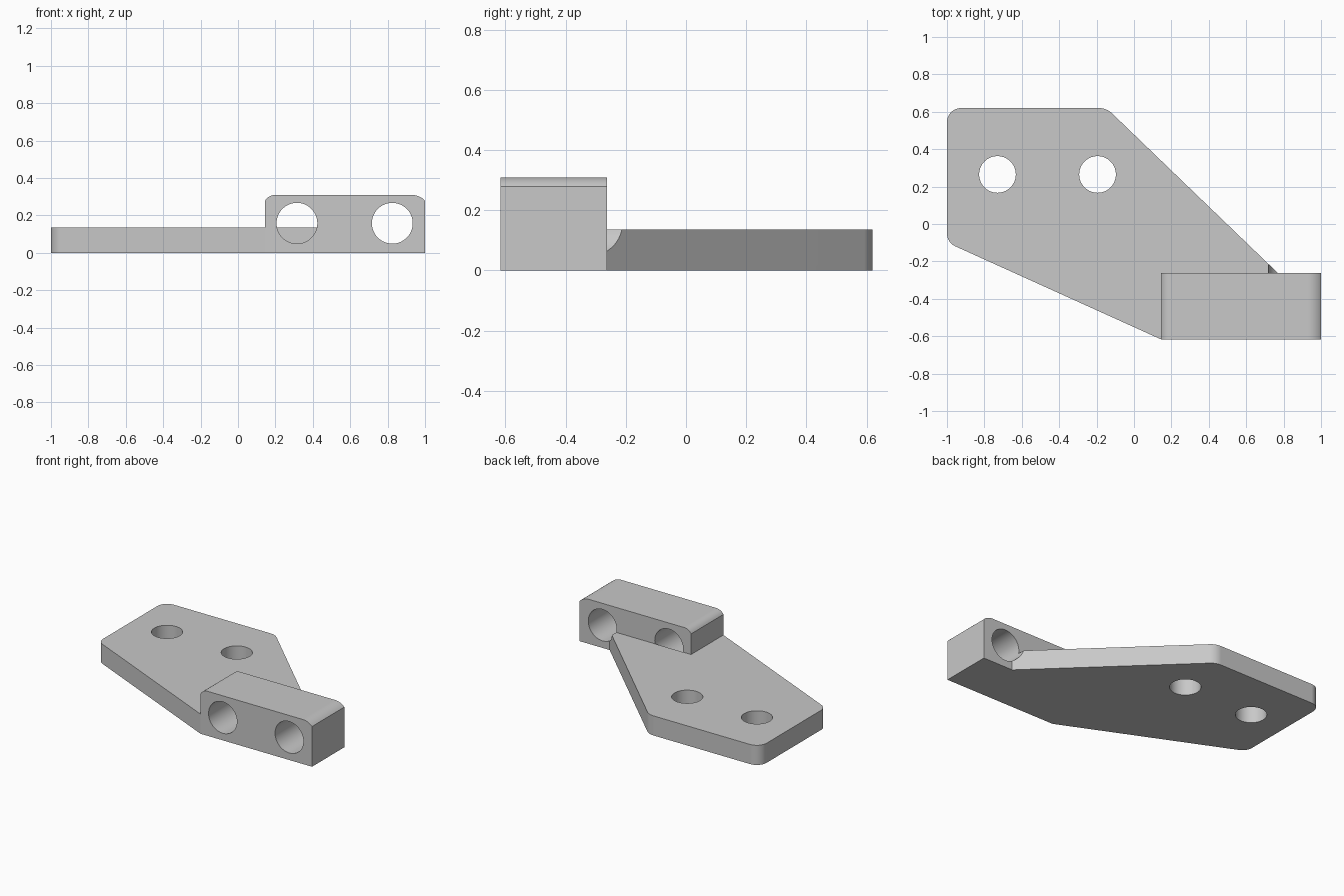
import bpy
import bmesh
from math import pi, sqrt
from mathutils import Vector, Matrix

cube = bpy.data.objects.get("Cube")
if cube:
    bpy.data.objects.remove(cube, do_unlink=True)

grey = bpy.data.materials.new("plain_grey")
grey.use_nodes = True
colour = (0.58, 0.58, 0.58, 1)
grey.diffuse_color = colour
grey.node_tree.nodes["Principled BSDF"].inputs["Base Color"].default_value = colour


def rounded(corners, steps=8):
    """Outline from (x, y, radius) corners, with tangent arcs where radius > 0."""
    out = []
    for i, (x, y, r) in enumerate(corners):
        p = Vector((x, y))
        if r == 0:
            out.append(p)
            continue
        a = (Vector(corners[i - 1][:2]) - p).normalized()
        b = (Vector(corners[(i + 1) % len(corners)][:2]) - p).normalized()
        cos = a.dot(b)
        half_sin = sqrt((1 - cos) / 2)
        half_tan = sqrt((1 - cos) / (1 + cos))
        centre = p + (a + b).normalized() * (r / half_sin)
        start = (p + a * (r / half_tan) - centre).normalized()
        end = (p + b * (r / half_tan) - centre).normalized()
        for k in range(steps + 1):
            out.append(centre + start.slerp(end, k / steps) * r)
    return out


def eased(side, inward, top, radius, width, steps=8):
    """Arc from a block side up to its top, tangent to the top only."""
    points = []
    for k in range(steps + 1):
        d = width * (1 - k / steps)
        drop = radius - sqrt(radius ** 2 - d ** 2)
        points.append(Vector((side + inward * (width - d), top - drop)))
    return points


def extrude(name, points, to_3d, offset):
    bm = bmesh.new()
    face = bm.faces.new([bm.verts.new(to_3d(p)) for p in points])
    new = bmesh.ops.extrude_face_region(bm, geom=[face])["geom"]
    bmesh.ops.translate(bm, vec=offset,
                        verts=[g for g in new if isinstance(g, bmesh.types.BMVert)])
    bmesh.ops.recalc_face_normals(bm, faces=bm.faces)
    return add_object(name, bm)


def add_object(name, bm):
    mesh = bpy.data.meshes.new(name)
    bm.to_mesh(mesh)
    bm.free()
    mesh.materials.append(grey)
    obj = bpy.data.objects.new(name, mesh)
    bpy.context.collection.objects.link(obj)
    return obj


def drill(target, centre, radius, depth, axis="Z"):
    """Cut a round hole through the target."""
    turn = Matrix.Rotation(pi / 2, 4, "X") if axis == "Y" else Matrix()
    bm = bmesh.new()
    bmesh.ops.create_cone(bm, cap_ends=True, segments=64, radius1=radius,
                          radius2=radius, depth=depth,
                          matrix=Matrix.Translation(centre) @ turn)
    cutter = add_object("hole_cutter", bm)
    cutter.hide_render = True
    mod = target.modifiers.new("hole", "BOOLEAN")
    mod.operation = "DIFFERENCE"
    mod.solver = "EXACT"
    mod.object = cutter
    bpy.context.view_layer.objects.active = target
    bpy.ops.object.modifier_apply(modifier=mod.name)
    bpy.data.objects.remove(cutter, do_unlink=True)


def finish(obj):
    bpy.ops.object.select_all(action="DESELECT")
    obj.select_set(True)
    bpy.context.view_layer.objects.active = obj
    bpy.ops.object.shade_smooth_by_angle(angle=0.35)
    mod = obj.modifiers.new("clean_shading", "WEIGHTED_NORMAL")
    mod.keep_sharp = True


BACK, FRONT, LOW_X, TOP = -0.263, -0.617, 0.145, 0.309

# Flat mounting plate, fitted around the back and side of the block
plate = extrude(
    "mounting_plate",
    rounded([(-1, 0.62, 0.075), (-0.147, 0.62, 0.1), (0.77, BACK, 0),
             (LOW_X, BACK, 0), (LOW_X, FRONT, 0), (-1, -0.099, 0.075)]),
    lambda p: (p.x, p.y, 0), (0, 0, 0.136))
for x in (-0.73, -0.195):
    drill(plate, (x, 0.265, 0.07), 0.098, 1)

# Raised block with eased upper edges
block_profile = [Vector((LOW_X, 0)), Vector((1, 0))]
block_profile += eased(1, -1, TOP, 0.097, 0.07)
block_profile += reversed(eased(LOW_X, 1, TOP, 0.062, 0.053))
block = extrude("clamp_block", block_profile,
                lambda p: (p.x, FRONT, p.y), (0, BACK - FRONT, 0))
for x in (0.315, 0.825):
    drill(block, (x, -0.45, 0.158), 0.109, 1, "Y")

# Clearance for the outer bore where it meets the plate edge
drill(plate, (0.825, -0.3, 0.158), 0.109, 0.4, "Y")

for part in (plate, block):
    finish(part)
